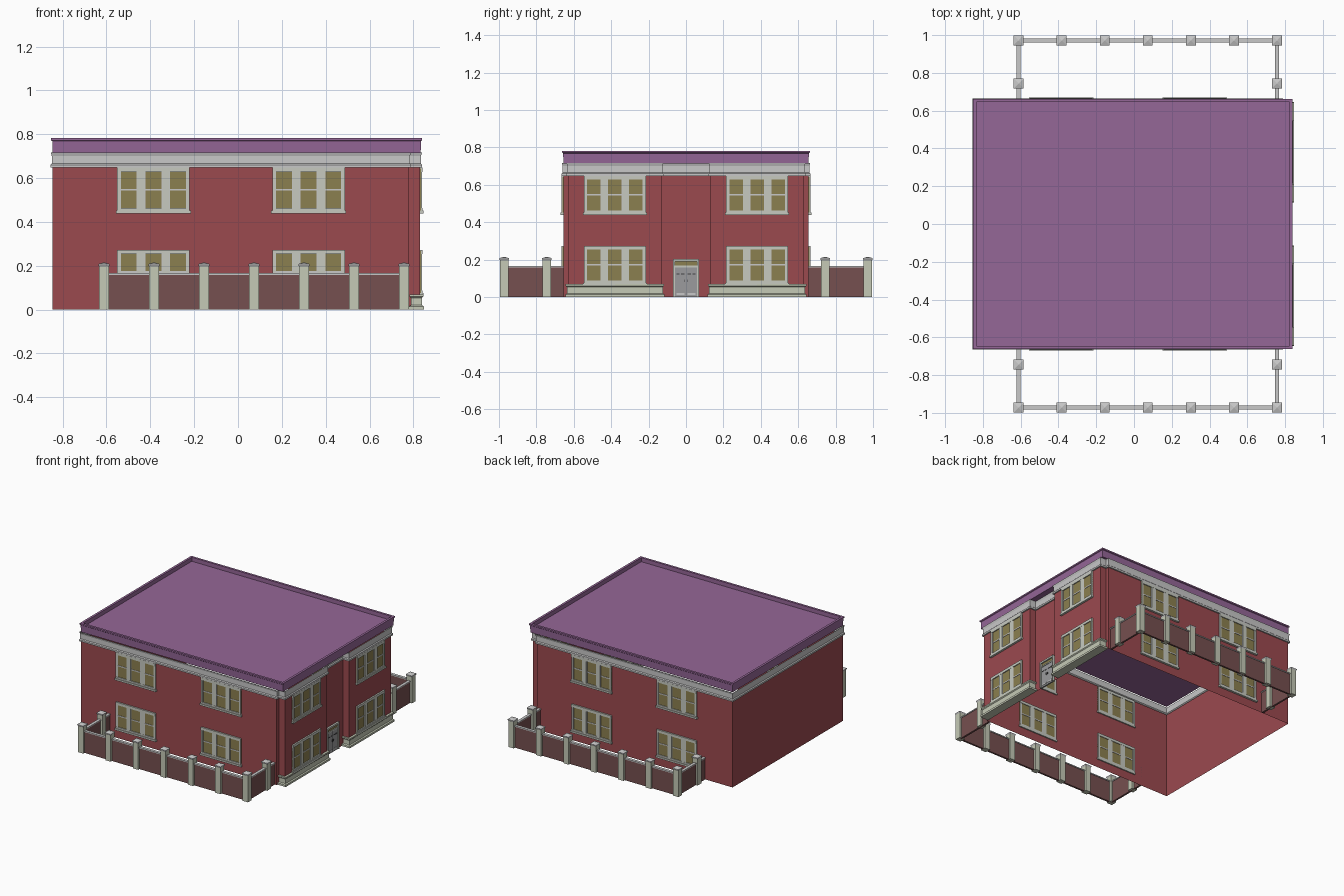
import bpy, bmesh, math
from mathutils import Matrix, Vector

cube = bpy.data.objects.get("Cube")
if cube:
    bpy.data.objects.remove(cube, do_unlink=True)


def material(name, r, g, b):
    m = bpy.data.materials.new(name)
    m.use_nodes = True
    m.diffuse_color = (r, g, b, 1)
    m.node_tree.nodes["Principled BSDF"].inputs["Base Color"].default_value = (r, g, b, 1)
    return m


RED = material("red wall", .33, .067, .078)
PURPLE = material("purple roof", .30, .135, .31)
GREY = material("light grey trim", .58, .58, .58)
STONE = material("pale green stone", .56, .59, .47)
FRAME = material("window frame white", .57, .59, .53)
GLASS = material("olive glass", .26, .215, .08)
BROWN = material("brown fence", .18, .08, .08)
DOOR = material("door grey", .33, .33, .34)
DARK = material("dark slot", .05, .05, .055)


def add_object(name, mesh, location=(0, 0, 0), turn=0):
    ob = bpy.data.objects.new(name, mesh)
    ob.location = location
    ob.rotation_euler.z = turn
    bpy.context.collection.objects.link(ob)
    return ob


def finish(bm, name, mats):
    bmesh.ops.recalc_face_normals(bm, faces=bm.faces)
    mesh = bpy.data.meshes.new(name)
    bm.to_mesh(mesh)
    bm.free()
    for m in mats:
        mesh.materials.append(m)
    return mesh


def box(bm, x, y, z, mat=0):
    """Add a box given (min, max) along each axis."""
    size = [b - a for a, b in (x, y, z)]
    centre = Vector([(a + b) / 2 for a, b in (x, y, z)])
    made = bmesh.ops.create_cube(bm, size=1, matrix=Matrix.Translation(centre) @ Matrix.Diagonal((*size, 1)))
    for f in {f for v in made["verts"] for f in v.link_faces}:
        f.material_index = mat


def grow(outline, d):
    """Offset a counter-clockwise right-angled outline outward."""
    out = []
    for i, p in enumerate(outline):
        p = Vector(p)
        a = (p - Vector(outline[i - 1])).normalized()
        b = (Vector(outline[(i + 1) % len(outline)]) - p).normalized()
        out.append(p + d * Vector((a.y + b.y, -a.x - b.x)))
    return out


def sweep(bm, outline, profile, capped=True, mat=0):
    """Run a profile of (offset, height) around an outline."""
    rings = [[bm.verts.new((p.x, p.y, z)) for p in grow(outline, d)] for d, z in profile]
    n = len(outline)
    faces = [bm.faces.new((lo[i], lo[(i + 1) % n], hi[(i + 1) % n], hi[i]))
             for lo, hi in zip(rings, rings[1:]) for i in range(n)]
    if capped:
        faces += [bm.faces.new(rings[0]), bm.faces.new(rings[-1])]
    for f in faces:
        f.material_index = mat


def rect(x0, x1, y0, y1):
    return [(x0, y0), (x1, y0), (x1, y1), (x0, y1)]


# Footprint: plain on three sides, two projecting bays on the entrance side
WEST, RECESS, BAY, SIDE = -.845, .78, .83, .655
half = [(RECESS, SIDE), (RECESS, .63), (BAY, .63), (BAY, .13), (RECESS, .13)]
footprint = ([(WEST, -SIDE)] + [(x, -y) for x, y in half]
             + half[::-1] + [(WEST, SIDE)])

# Hollow walls
bm = bmesh.new()
sweep(bm, footprint, [(0, 0), (0, .65)], capped=False)
add_object("walls", finish(bm, "walls", [RED]))

# Cornice following the footprint
bm = bmesh.new()
sweep(bm, footprint, [(0, .648), (.01, .648), (.01, .66), (.004, .666), (.004, .7), (.009, .716)], capped=False)
add_object("cornice", finish(bm, "cornice", [GREY]))

# Roof with raised parapet rim
bm = bmesh.new()
sweep(bm, rect(WEST, .833, -SIDE, SIDE),
      [(0, .715), (.002, .768), (.007, .772), (.007, .782), (-.01, .782), (-.01, .752)])
add_object("roof", finish(bm, "roof", [PURPLE]))

# Window mesh: local x along the wall, -y outward, z up from the sill
W, H = .165, .203
bm = bmesh.new()
box(bm, (-W, W), (-.004, .004), (.005, H - .005), 1)
for z in [(0, .018), (H - .02, H)]:
    box(bm, (-W, W), (-.011, .009), z)
for s in (-1, 1):
    for a, b in ((W - .014, W), (.041, .074)):
        box(bm, sorted((s * a, s * b)), (-.01, .008), (.01, H - .01))
for c in (-.1125, 0, .1125):
    box(bm, (c - .04, c + .04), (-.0065, .0065), (H / 2 - .004, H / 2 + .004), 2)
    for s in (-1, 1):
        box(bm, (c + s * .039 - .003, c + s * .039 + .003), (-.0065, .0065), (.01, H - .01), 2)
box(bm, (-W - .006, W + .006), (-.016, .009), (-.007, .006))
window = finish(bm, "window", [FRAME, GLASS, GREY])

for level, z in (("lower", .07), ("upper", .445)):
    for x in (-.386, .322):
        add_object(f"{level}_front_window", window, (x, -SIDE, z))
        add_object(f"{level}_back_window", window, (x, SIDE, z), math.pi)
    for y in (-.38, .38):
        add_object(f"{level}_entrance_window", window, (BAY, y, z), math.pi / 2)

# Stone plinths around the feet of the bays
for name, y0, y1 in (("front_plinth", -.63, -.13), ("back_plinth", .13, .63)):
    bm = bmesh.new()
    sweep(bm, rect(.795, .833, y0, y1),
          [(.015, 0), (.015, .014), (.007, .02), (.007, .054), (.013, .06), (.013, .07)])
    add_object(name, finish(bm, name, [STONE]))

# Double entrance door with transom light
bm = bmesh.new()
box(bm, (-.062, .062), (-.006, .006), (0, .162), 1)
box(bm, (-.062, .062), (-.004, .004), (.162, .192), 2)
for s in (-1, 1):
    box(bm, sorted((s * .06, s * .07)), (-.014, .008), (0, .203))
    box(bm, (s * .03 - .022, s * .03 + .022), (-.008, .008), (.012, .022), 4)
    for c in (.018, .043):
        box(bm, (s * c - .009, s * c + .009), (-.008, .008), (.121, .127), 3)
    box(bm, (s * .007 - .002, s * .007 + .002), (-.011, -.006), (.08, .095), 3)
box(bm, (-.001, .001), (-.0075, .0075), (0, .16), 3)
box(bm, (-.07, .07), (-.014, .008), (.19, .203))
box(bm, (-.062, .062), (-.01, .008), (.159, .168))
add_object("entrance_door", finish(bm, "door", [FRAME, DOOR, GLASS, DARK, GREY]),
           (RECESS, 0, 0), math.pi / 2)

# Fence post with a low pyramid cap
bm = bmesh.new()
sweep(bm, rect(-.022, .022, -.022, .022), [(0, 0), (0, .2)])
sweep(bm, rect(-.022, .022, -.022, .022),
      [(0, .196), (.004, .203), (.004, .208), (-.02, .215)], mat=1)
post = finish(bm, "post", [STONE, GREY])

# Fenced yards at front and back
X0, X1, YF, GAP = -.611, .757, .972, .228
for s, name in ((-1, "front"), (1, "back")):
    places = [(X0 + i * GAP, YF) for i in range(7)] + [(X0, YF - GAP), (X1, YF - GAP)]
    for x, y in places:
        add_object(f"{name}_fence_post", post, (x, s * y, 0))
    bm = bmesh.new()
    for t, z, mat in ((.007, (0, .158), 0), (.011, (.158, .166), 1)):
        box(bm, (X0, X1), sorted((s * (YF - t), s * (YF + t))), z, mat)
        for x in (X0, X1):
            box(bm, (x - t, x + t), sorted((s * SIDE, s * (YF - t))), z, mat)
    add_object(f"{name}_fence", finish(bm, f"{name}_fence", [BROWN, GREY]))
